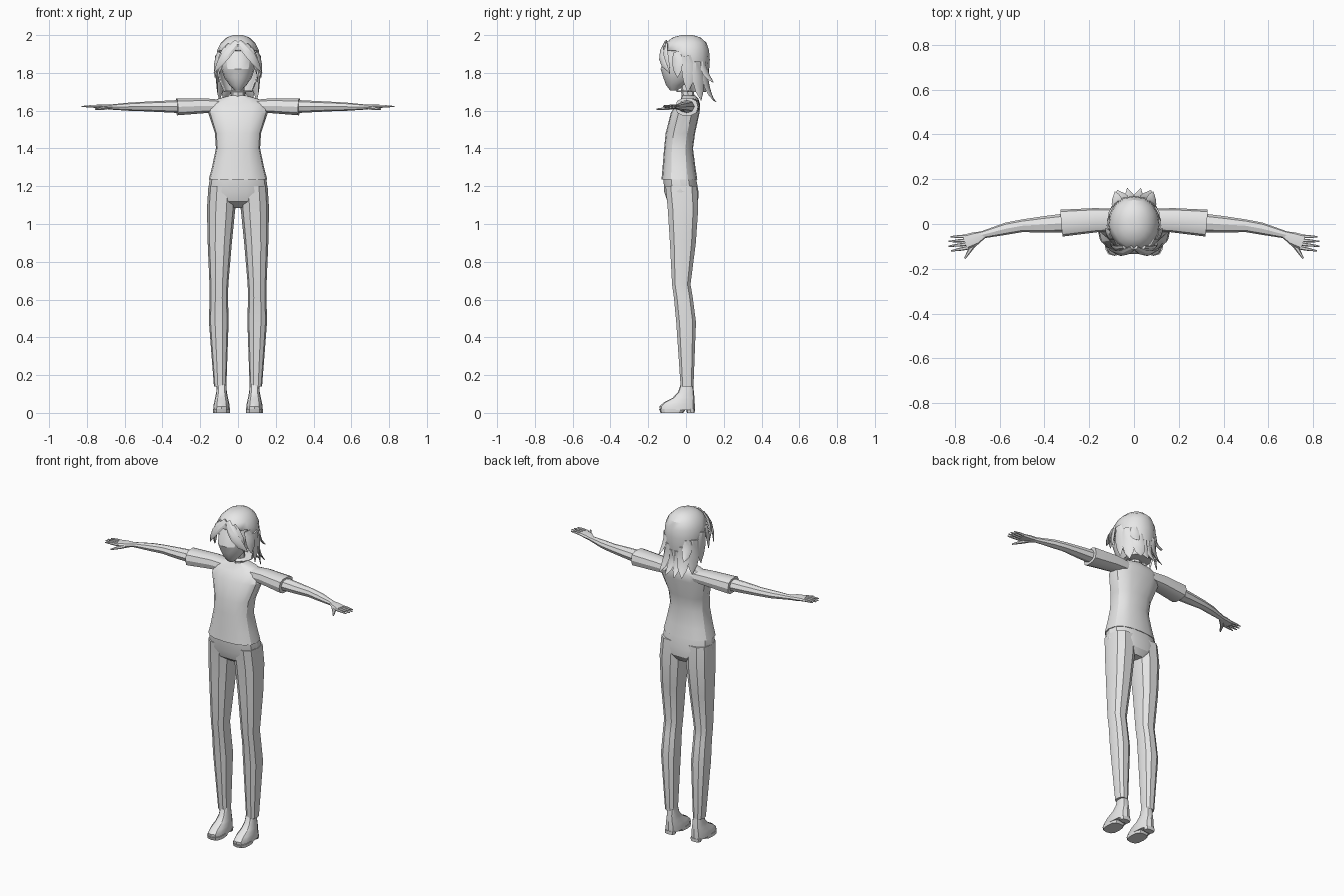
import bpy, bmesh, math
from mathutils import Vector

if "Cube" in bpy.data.objects:
    bpy.data.objects.remove(bpy.data.objects["Cube"])

grey = bpy.data.materials.new("plain_grey")
grey.diffuse_color = (0.8, 0.8, 0.8, 1)
grey.use_nodes = True
grey.node_tree.nodes["Principled BSDF"].inputs["Base Color"].default_value = grey.diffuse_color
SIDES = ((1, "left"), (-1, "right"))


def unit_ring(n, power):
    """Points on a unit superellipse."""
    pts = []
    for i in range(n):
        c, s = math.cos(2 * math.pi * i / n), math.sin(2 * math.pi * i / n)
        pts.append((math.copysign(abs(c) ** (2 / power), c),
                    math.copysign(abs(s) ** (2 / power), s)))
    return pts


def skin(name, rings, keep=None):
    """Bridge rings of points, cap both ends, optionally keep only some faces."""
    bm = bmesh.new()
    vs = [[bm.verts.new(p) for p in r] for r in rings]
    n = len(rings[0])
    for a, b in zip(vs, vs[1:]):
        for i in range(n):
            j = (i + 1) % n
            bm.faces.new((a[i], a[j], b[j], b[i]))
    bm.faces.new(vs[0])
    bm.faces.new(vs[-1])
    bmesh.ops.recalc_face_normals(bm, faces=bm.faces)
    if keep:
        drop = [f for f in bm.faces if not keep(f.calc_center_median())]
        bmesh.ops.delete(bm, geom=drop, context='FACES')
    for f in bm.faces:
        f.smooth = True
    me = bpy.data.meshes.new(name)
    bm.to_mesh(me)
    bm.free()
    me.set_sharp_from_angle(angle=math.radians(28))
    me.materials.append(grey)
    ob = bpy.data.objects.new(name, me)
    bpy.context.collection.objects.link(ob)
    return ob


def loft(name, rows, n=12, power=2.4, centre=lambda z: 0, keep=None):
    """Stack of horizontal rings; row = z, half width, front y, back y."""
    ring = unit_ring(n, power)
    rings = [[Vector((centre(z) + u * w, (y0 + y1) / 2 + v * (y1 - y0) / 2, z))
              for u, v in ring] for z, w, y0, y1 in rows]
    return skin(name, rings, keep)


def sweep(name, rows, n=8, power=2.2, side=1, radial=False):
    """Section swept along a path; row = x, y, z, half width, half thickness."""
    pts = [Vector((side * r[0], r[1], r[2])) for r in rows]
    rings = []
    for i, (p, r) in enumerate(zip(pts, rows)):
        t = (pts[min(i + 1, len(pts) - 1)] - pts[max(i - 1, 0)]).normalized()
        up = Vector((p.x, p.y, 0.02)) if radial else Vector((0, 0, 1))
        across = t.cross(up).normalized()
        up = across.cross(t)
        rings.append([p + across * u * r[3] + up * v * r[4]
                      for u, v in unit_ring(n, power)])
    return skin(name, rings)


def lock(name, root, mid, tip, width):
    """Mirrored pair of flat hair locks, curved through mid and ending in a point."""
    a, b, c = Vector(root), Vector(mid), Vector(tip)
    ctrl = 2 * b - (a + c) / 2
    rows = []
    for i in range(5):
        t = i / 4
        p = a * (1 - t) ** 2 + ctrl * 2 * t * (1 - t) + c * t * t
        w = width * (0.75 + t - 1.7 * t ** 3)
        rows.append((*p, w, 0.002 + 0.007 * (1 - t ** 2)))
    for side, word in SIDES:
        sweep(f"{word}_{name}", rows, n=6, power=2, side=side, radial=True)


# shirt body
loft("shirt", [(1.235, .155, -.13, .06), (1.30, .138, -.124, .05),
               (1.40, .117, -.116, .037), (1.48, .122, -.108, .048),
               (1.59, .158, -.08, .072), (1.635, .15, -.05, .075),
               (1.662, .11, -.028, .066), (1.68, .045, -.02, .05)], n=16, power=2.5)
# neck
loft("neck", [(1.65, .037, -.02, .045), (1.78, .034, -.035, .04)], n=8, power=2)
# hips of the trousers
loft("hips", [(1.25, .148, -.122, .054), (1.17, .16, -.117, .068),
              (1.12, .145, -.1, .066), (1.085, .06, -.05, .045)], n=14, power=2.5)

for side, word in SIDES:
    # trouser leg
    loft(word + "_trouser_leg",
         [(1.20, .074, -.112, .062), (1.08, .075, -.1, .068), (.90, .064, -.088, .055),
          (.68, .05, -.076, .026), (.61, .049, -.066, .038),
          (.48, .052, -.054, .055), (.14, .033, -.03, .041)],
         n=10, centre=lambda z: side * (.102 - .045 * (z - .55) ** 2))
    # shoe with toe sole and heel
    def mid_foot(z): return side * .087
    loft(word + "_shoe",
         [(.014, .044, -.138, .046), (.035, .043, -.14, .047), (.055, .04, -.118, .046),
          (.08, .034, -.07, .045), (.11, .028, -.042, .042), (.16, .025, -.025, .036)],
         power=2.6, centre=mid_foot)
    loft(word + "_toe_sole", [(0, .044, -.135, -.015), (.02, .045, -.142, 0)],
         power=2.8, centre=mid_foot)
    loft(word + "_heel", [(0, .031, .005, .046), (.02, .033, 0, .047)],
         n=8, power=3, centre=mid_foot)

    # sleeve
    sweep(word + "_sleeve",
          [(.09, .018, 1.625, .05, .034), (.17, .017, 1.626, .054, .04),
           (.323, .004, 1.62, .06, .046)], n=10, power=2.8, side=side)
    # bare arm
    sweep(word + "_arm",
          [(.28, .006, 1.622, .044, .036), (.40, -.002, 1.622, .037, .03),
           (.50, -.008, 1.622, .028, .025), (.57, -.021, 1.621, .027, .022),
           (.68, -.049, 1.619, .016, .013)], side=side)
    # palm, fingers and thumb
    sweep(word + "_palm",
          [(.67, -.047, 1.619, .016, .012), (.705, -.064, 1.621, .029, .013),
           (.755, -.081, 1.622, .034, .009)], power=2.8, side=side)
    for k in range(4):
        y, spread = -.055 - .017 * k, -.002 - .004 * k
        reach = .089 - .01 * (k - 1.4) ** 2 / 2
        sweep(f"{word}_finger_{k + 1}",
              [(.74 + reach * t, y + spread * t, 1.622 + .004 * t * (1 - t),
                .0085 - .0055 * t * t, .008 - .005 * t * t) for t in (0, .5, 1)],
              n=6, side=side)
    sweep(word + "_thumb",
          [(.69, -.065, 1.617, .012, .01), (.725, -.105, 1.611, .011, .009),
           (.755, -.154, 1.608, .004, .004)], n=6, side=side)

# head
loft("head", [(1.708, .018, -.085, -.045), (1.735, .045, -.107, -.005),
              (1.775, .073, -.122, .05), (1.82, .088, -.137, .08),
              (1.88, .096, -.118, .095), (1.96, .06, -.07, .07)], n=14, power=2.1)


# hair cap, opened over the face and below the ears
def hair_area(c):
    front = c.y < -.04 and c.z < 1.92
    cheek = c.y < .02 and c.z < 1.84
    return not (front or cheek)


cap = loft("hair_cap",
           [(1.70, .075, -.05, .105), (1.76, .10, -.1, .115), (1.81, .112, -.13, .122),
            (1.87, .116, -.134, .126), (1.92, .11, -.126, .122), (1.96, .09, -.106, .108),
            (1.988, .06, -.07, .076), (2.0, .025, -.025, .035)],
           n=16, power=2.1, keep=hair_area)
shell = cap.modifiers.new("thickness", 'SOLIDIFY')
shell.thickness = .008
shell.offset = -1

# fringe and temple hair
lock("fringe", (.004, -.105, 1.962), (.072, -.13, 1.885), (.127, -.085, 1.80), .025)
lock("brow_lock", (.04, -.105, 1.95), (.085, -.108, 1.88), (.098, -.085, 1.795), .023)
lock("temple_lock", (.098, -.05, 1.91), (.116, -.045, 1.845), (.122, -.045, 1.775), .028)
# side and nape hair
lock("ear_lock", (.113, 0, 1.89), (.112, .012, 1.80), (.108, .01, 1.70), .033)
lock("side_lock", (.1, .06, 1.86), (.095, .066, 1.75), (.098, .08, 1.655), .033)
lock("nape_lock", (.055, .106, 1.82), (.056, .11, 1.73), (.075, .15, 1.65), .032)
lock("outer_flick", (.075, .09, 1.86), (.078, .103, 1.80), (.085, .145, 1.75), .026)
lock("inner_nape_lock", (.018, .112, 1.79), (.018, .115, 1.71), (.03, .16, 1.645), .023)
